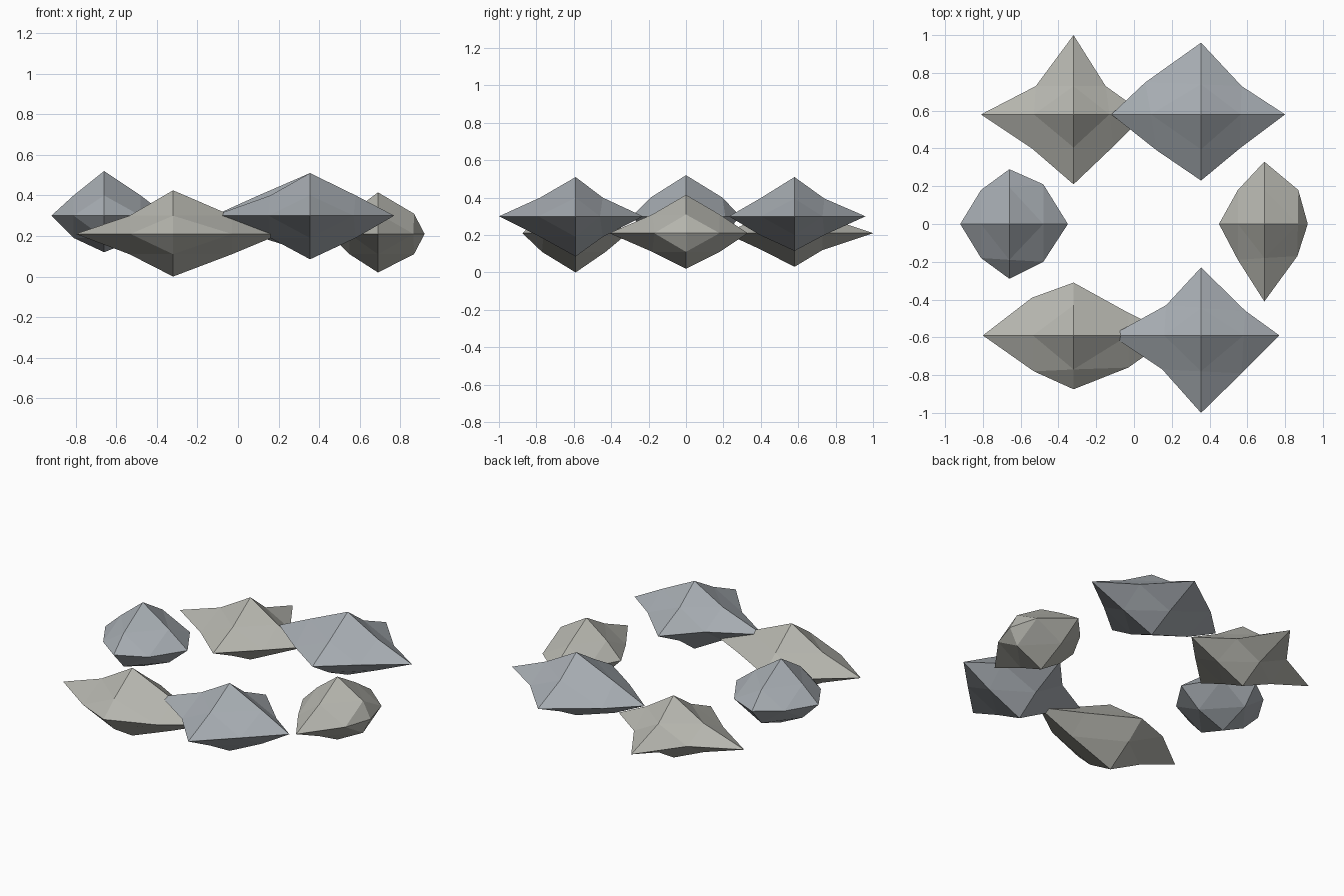
import bpy
from itertools import product

if "Cube" in bpy.data.objects:
    bpy.data.objects.remove(bpy.data.objects["Cube"])


def material(name, color):
    m = bpy.data.materials.new(name)
    m.diffuse_color = (*color, 1)
    m.use_nodes = True
    m.node_tree.nodes["Principled BSDF"].inputs["Base Color"].default_value = m.diffuse_color
    return m


warm = material("warm_grey_stone", (0.46, 0.46, 0.42))
cool = material("cool_grey_stone", (0.38, 0.41, 0.44))


def stone(name, mat, centre, tips, corners, rise, drop):
    """Once-split octahedron: 6 axis tips, 12 edge points.
    tips: -x +x -y +y -z +z positions; corners: equator xy at -- +- ++ -+ quadrants;
    rise/drop: height of the upper and lower edge points from the equator."""
    cx, cy, cz = centre
    quad = dict(zip([(-1, -1), (1, -1), (1, 1), (-1, 1)], corners))
    pts = {}
    for i in range(3):
        for k, s in enumerate((-1, 1)):
            key, p = [0, 0, 0], [cx, cy, cz]
            key[i], p[i] = s, tips[2 * i + k]
            pts[tuple(key)] = p
    for (sx, sy), (x, y) in quad.items():
        pts[(sx, sy, 0)] = [x, y, cz]
    # upper and lower edge points follow the average of the equator corners
    for s in (-1, 1):
        mx = (quad[(s, -1)][0] + quad[(s, 1)][0]) / 2
        my = (quad[(-1, s)][1] + quad[(1, s)][1]) / 2
        for sz, h in ((1, rise), (-1, -drop)):
            pts[(s, 0, sz)] = [mx, cy, cz + h]
            pts[(0, s, sz)] = [cx, my, cz + h]
    keys = list(pts)
    faces = []
    for a, b, c in product((-1, 1), repeat=3):
        X, Y, Z = (a, 0, 0), (0, b, 0), (0, 0, c)
        XY, YZ, XZ = (a, b, 0), (0, b, c), (a, 0, c)
        for f in ((X, XY, XZ), (XY, Y, YZ), (XZ, YZ, Z), (XY, YZ, XZ)):
            ids = [keys.index(k) for k in f]
            faces.append(ids if a * b * c > 0 else ids[::-1])
    mesh = bpy.data.meshes.new(name)
    mesh.from_pydata([pts[k] for k in keys], [], faces)
    mesh.materials.append(mat)
    ob = bpy.data.objects.new(name, mesh)
    bpy.context.collection.objects.link(ob)


# Warm, lower stones
stone("front_left_stone", warm, (-0.32, -0.59, 0.21),
      (-0.80, 0.21, -0.875, -0.31, 0.0, 0.425),
      [(-0.53, -0.78), (-0.03, -0.76), (-0.03, -0.47), (-0.54, -0.39)], 0.09, 0.10)
stone("back_left_stone", warm, (-0.32, 0.58, 0.21),
      (-0.81, 0.06, 0.21, 1.0, 0.03, 0.42),
      [(-0.54, 0.40), (-0.11, 0.41), (-0.15, 0.73), (-0.52, 0.73)], 0.09, 0.09)
stone("right_stone", warm, (0.69, 0.0, 0.21),
      (0.45, 0.92, -0.41, 0.33, 0.02, 0.415),
      [(0.55, -0.19), (0.865, -0.17), (0.87, 0.18), (0.55, 0.18)], 0.10, 0.10)

# Cool, higher stones
stone("front_right_stone", cool, (0.355, -0.59, 0.30),
      (-0.12, 0.77, -1.0, -0.23, 0.085, 0.51),
      [(0.15, -0.77), (0.57, -0.79), (0.59, -0.46), (0.17, -0.43)], 0.10, 0.11)
stone("back_right_stone", cool, (0.355, 0.58, 0.30),
      (-0.12, 0.80, 0.23, 0.96, 0.115, 0.51),
      [(0.12, 0.39), (0.56, 0.40), (0.57, 0.73), (0.06, 0.75)], 0.095, 0.10)
stone("left_stone", cool, (-0.66, 0.0, 0.30),
      (-0.92, -0.35, -0.29, 0.29, 0.12, 0.52),
      [(-0.81, -0.18), (-0.48, -0.20), (-0.48, 0.21), (-0.81, 0.18)], 0.10, 0.11)
